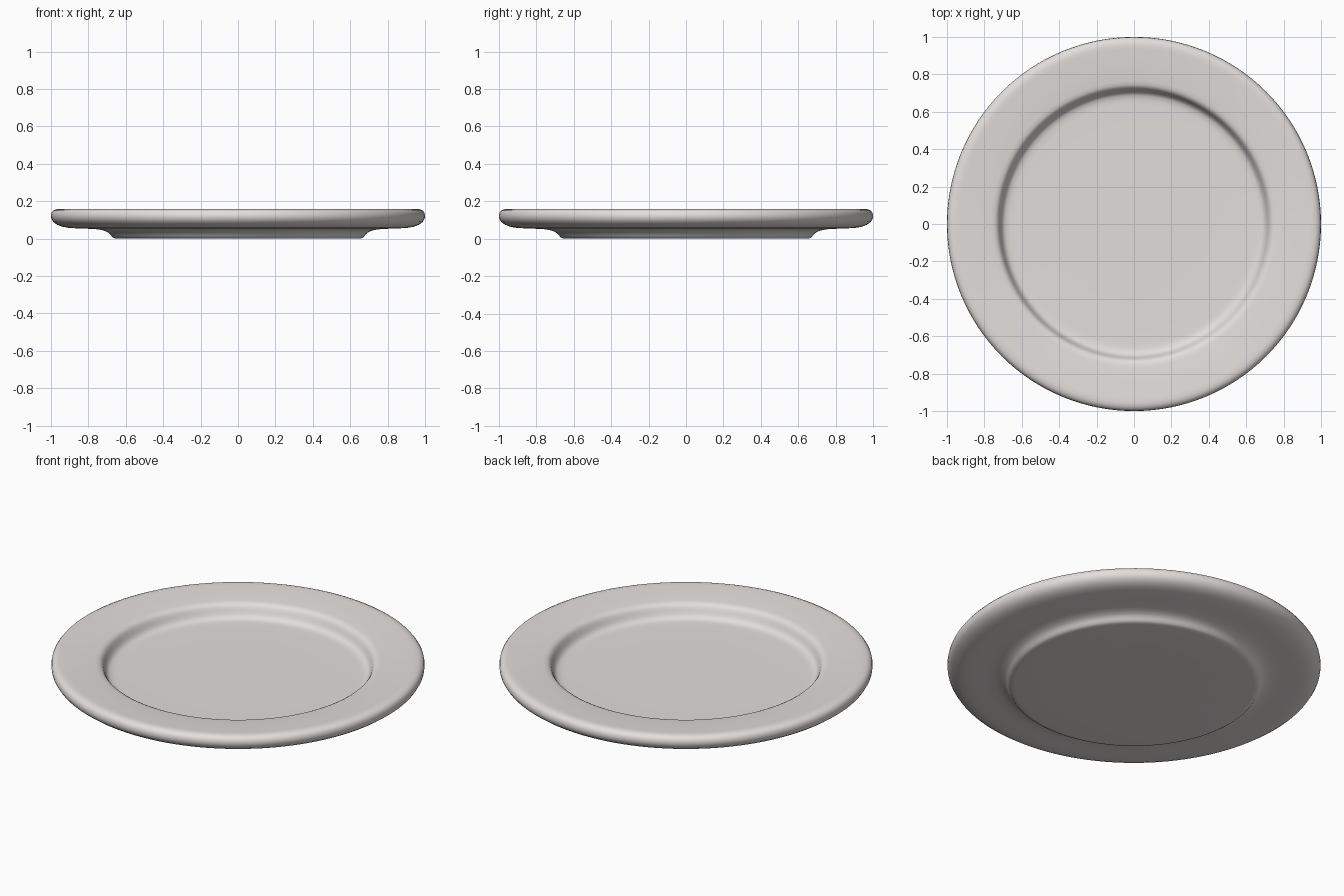
import bpy, bmesh, math

# Glaze colour
glaze = bpy.data.materials.new("warm_grey_glaze")
glaze.diffuse_color = (0.76, 0.73, 0.715, 1)

# Half cross-section (radius, height): underside, foot, rim, well
profile = [
    (0.0, 0.0), (0.4, 0.0), (0.64, 0.0), (0.660, 0.002), (0.671, 0.008),
    (0.679, 0.018), (0.688, 0.028), (0.70, 0.036), (0.72, 0.044), (0.75, 0.050),
    (0.80, 0.053), (0.86, 0.055), (0.905, 0.058), (0.94, 0.064), (0.968, 0.075),
    (0.988, 0.090), (0.998, 0.107), (1.0, 0.122), (0.997, 0.138), (0.988, 0.150),
    (0.973, 0.157), (0.955, 0.159), (0.935, 0.158), (0.85, 0.152), (0.765, 0.146),
    (0.745, 0.143), (0.732, 0.136), (0.723, 0.124), (0.716, 0.108), (0.709, 0.092),
    (0.700, 0.079), (0.688, 0.071), (0.665, 0.067), (0.64, 0.066), (0.4, 0.066),
    (0.0, 0.066),
]

# Plate: turn the section round the z axis
bm = bmesh.new()
verts = [bm.verts.new((r, 0, z)) for r, z in profile]
edges = [bm.edges.new(pair) for pair in zip(verts, verts[1:])]
bmesh.ops.spin(bm, geom=verts + edges, cent=(0, 0, 0), axis=(0, 0, 1),
               angle=math.tau, steps=128, use_merge=True)
bmesh.ops.remove_doubles(bm, verts=bm.verts, dist=0.0005)
bmesh.ops.recalc_face_normals(bm, faces=bm.faces)
for f in bm.faces:
    f.smooth = True
mesh = bpy.data.meshes.new("dinner_plate")
bm.to_mesh(mesh)
bm.free()
mesh.materials.append(glaze)
plate = bpy.data.objects.new("dinner_plate", mesh)
bpy.context.collection.objects.link(plate)
